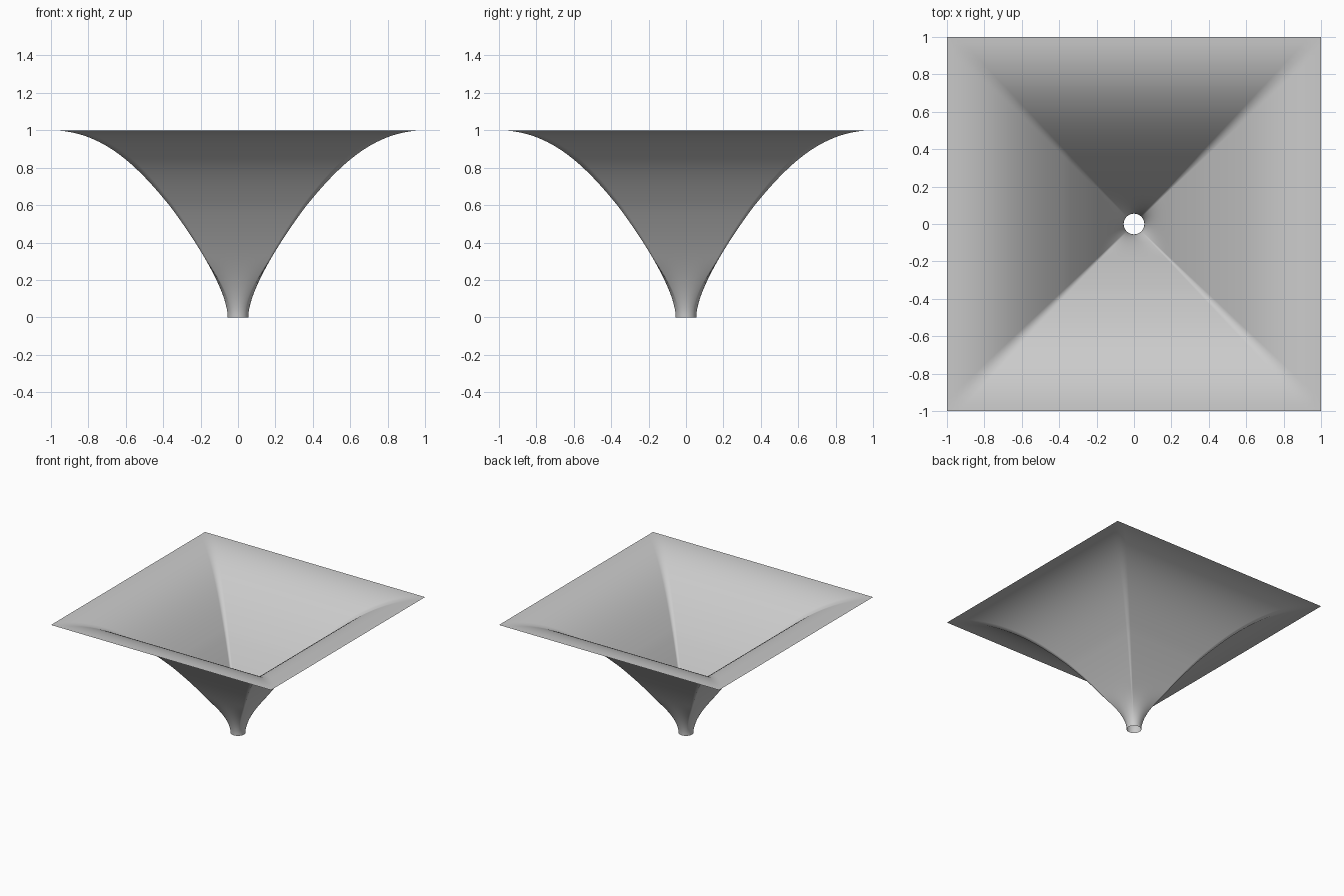
import bpy
import bmesh
from math import cos, sin, pi
from mathutils import Vector
from mathutils.geometry import interpolate_bezier

cube = bpy.data.objects.get("Cube")
if cube:
    bpy.data.objects.remove(cube, do_unlink=True)

SIDE_STEPS = 32      # segments along each side of the square
CURVE_STEPS = 24     # points along each half of the profile
ROUND_HEIGHT = 0.32  # height by which the section has become square

grey = bpy.data.materials.new("light_grey")
grey.use_nodes = True
grey.diffuse_color = (0.6, 0.6, 0.6, 1)
grey.node_tree.nodes["Principled BSDF"].inputs["Base Color"].default_value = (0.6, 0.6, 0.6, 1)

# Profile as half-width and height: vertical spout, straight middle, flat rim
lower = [(0.055, 0), (0.055, 0.13), (0.2, 0.375), (0.36, 0.59)]
upper = [(0.36, 0.59), (0.53, 0.80), (0.72, 1), (1, 1)]
profile = []
for segment in (lower, upper):
    points = interpolate_bezier(*[Vector(p) for p in segment], CURVE_STEPS)
    profile += points[1:] if profile else points

# Matching directions on a unit circle and a unit square
directions = []
for side in range(4):
    turn = side * pi / 2
    for i in range(SIDE_STEPS):
        u = 2 * i / SIDE_STEPS - 1
        a = turn + u * pi / 4
        circle = Vector((cos(a), sin(a)))
        square = Vector((cos(turn) - u * sin(turn), sin(turn) + u * cos(turn)))
        directions.append((circle, square))

# Loft the open sheet from round spout to square rim
bm = bmesh.new()
rings = []
for width, z in profile:
    t = min(1, z / ROUND_HEIGHT)
    blend = t * t * (3 - 2 * t)
    ring = []
    for circle, square in directions:
        p = circle.lerp(square, blend) * width
        ring.append(bm.verts.new((p.x, p.y, z)))
    rings.append(ring)
count = len(directions)
for low, high in zip(rings, rings[1:]):
    for i in range(count):
        j = (i + 1) % count
        bm.faces.new((low[i], low[j], high[j], high[i]))

mesh = bpy.data.meshes.new("funnel_canopy")
bm.to_mesh(mesh)
bm.free()
mesh.shade_smooth()
mesh.materials.append(grey)
funnel = bpy.data.objects.new("funnel_canopy", mesh)
bpy.context.collection.objects.link(funnel)
